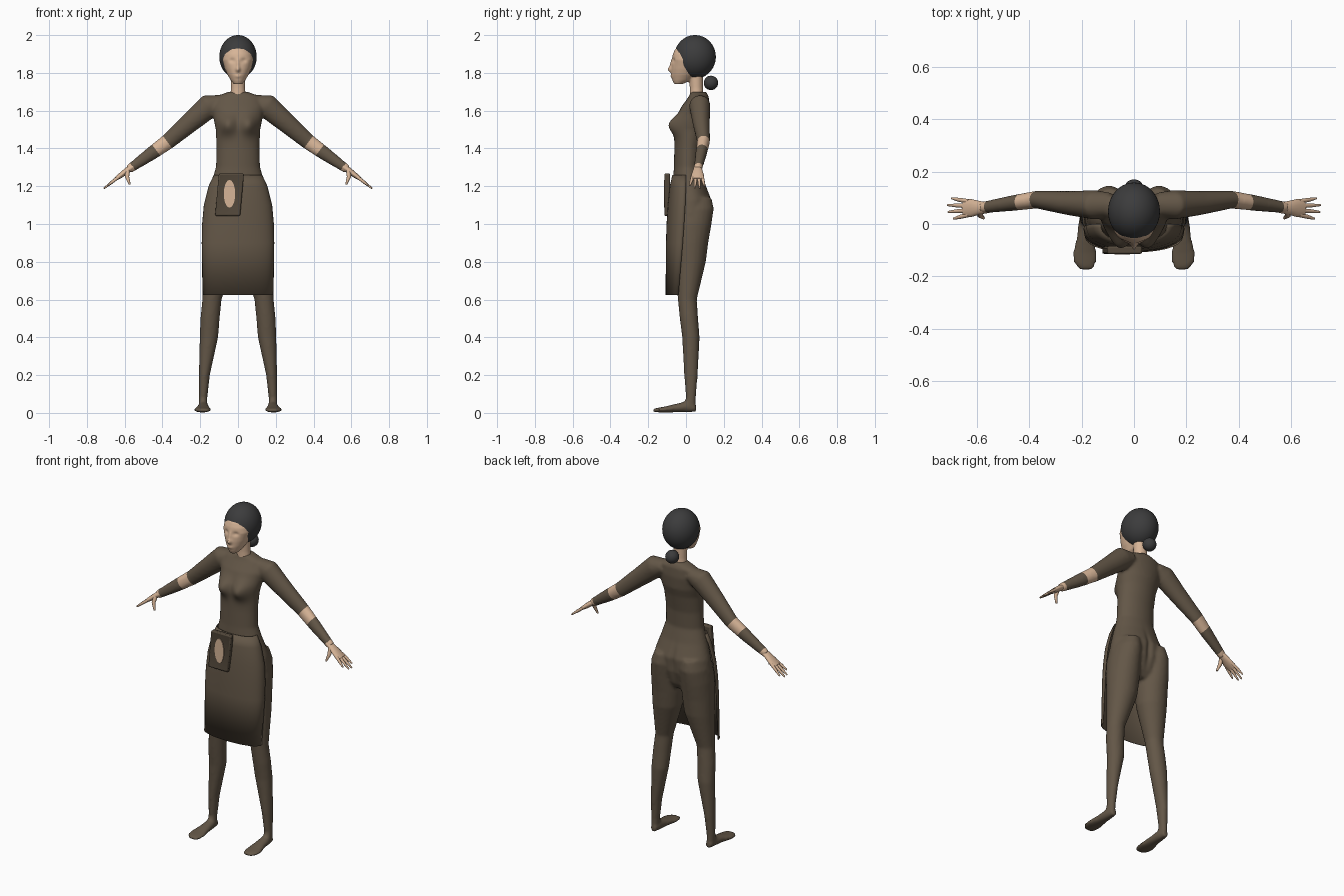
import bpy, bmesh, math
from mathutils import Vector, Matrix

cube = bpy.data.objects.get("Cube")
if cube:
    bpy.data.objects.remove(cube, do_unlink=True)

X, Y, Z = Vector((1, 0, 0)), Vector((0, 1, 0)), Vector((0, 0, 1))


def material(name, rgb):
    m = bpy.data.materials.new(name)
    m.use_nodes = True
    m.diffuse_color = (*rgb, 1)
    m.node_tree.nodes["Principled BSDF"].inputs["Base Color"].default_value = (*rgb, 1)
    return m


brown = material("brown cloth", (0.125, 0.094, 0.063))
dark = material("dark brown leather", (0.085, 0.064, 0.043))
skin = material("skin", (0.68, 0.46, 0.31))
black = material("black hair", (0.045, 0.045, 0.046))


def loft(bm, rows, ref=Y, axis=None, n=24):
    """Closed tube through rows of (x, y, z, radius a, radius b)."""
    pts = [Vector(r[:3]) for r in rows]
    rings = []
    for i, row in enumerate(rows):
        d = axis or (pts[min(i + 1, len(pts) - 1)] - pts[max(i - 1, 0)])
        u = d.cross(ref).normalized()
        v = u.cross(d).normalized()
        rings.append([bm.verts.new(pts[i] + u * row[3] * math.cos(k * math.tau / n)
                                   + v * row[4] * math.sin(k * math.tau / n)) for k in range(n)])
    for a, b in zip(rings, rings[1:]):
        for k in range(n):
            bm.faces.new((a[k], a[(k + 1) % n], b[(k + 1) % n], b[k]))
    bm.faces.new(rings[0])
    bm.faces.new(rings[-1])


def upright(bm, rows, n=24):
    """Loft of level rings given as (z, centre x, half width, front y, back y)."""
    loft(bm, [(x, (f + b) / 2, z, w, (b - f) / 2) for z, x, w, f, b in rows], axis=-Z, n=n)


def finish(bm, name, mats, angle=40):
    bmesh.ops.recalc_face_normals(bm, faces=bm.faces[:])
    mesh = bpy.data.meshes.new(name)
    bm.to_mesh(mesh)
    bm.free()
    ob = bpy.data.objects.new(name, mesh)
    bpy.context.collection.objects.link(ob)
    for m in mats:
        mesh.materials.append(m)
    bpy.ops.object.select_all(action='DESELECT')
    ob.select_set(True)
    bpy.context.view_layer.objects.active = ob
    bpy.ops.object.shade_smooth_by_angle(angle=math.radians(angle))
    return ob


def fuse(bm, voxel, rounds):
    """Blend overlapping lofts into one smooth skin; returns a new bmesh."""
    ob = finish(bm, "blend", [])
    r = ob.modifiers.new("remesh", 'REMESH')
    r.mode, r.voxel_size = 'VOXEL', voxel
    s = ob.modifiers.new("smooth", 'SMOOTH')
    s.factor, s.iterations = 0.5, rounds
    mesh = bpy.data.meshes.new_from_object(ob.evaluated_get(bpy.context.evaluated_depsgraph_get()))
    out = bmesh.new()
    out.from_mesh(mesh)
    old = ob.data
    bpy.data.objects.remove(ob)
    bpy.data.meshes.remove(old)
    bpy.data.meshes.remove(mesh)
    return out


def bump(co, x, z, sx, sz):
    return math.exp(-((abs(co.x) - x) / sx) ** 2 - ((co.z - z) / sz) ** 2)


# Body: torso, arms, legs and feet blended together
bm = bmesh.new()
upright(bm, [(1.70, 0, .05, .025, .108), (1.675, 0, .12, .015, .12), (1.62, 0, .14, -.025, .125),
             (1.55, 0, .128, -.055, .12), (1.50, 0, .118, -.062, .105), (1.40, 0, .114, -.062, .085),
             (1.30, 0, .117, -.064, .08), (1.22, 0, .142, -.07, .1), (1.13, 0, .17, -.078, .135),
             (1.05, 0, .181, -.08, .13), (.97, 0, .165, -.07, .105), (.93, 0, .1, -.05, .08)], 32)
for s in (-1, 1):
    loft(bm, [(s * .09, .075, 1.645, .04, .045), (s * .15, .073, 1.627, .064, .056),
              (s * .25, .08, 1.54, .053, .046), (s * .37, .093, 1.437, .042, .034),
              (s * .46, .08, 1.372, .036, .03), (s * .58, .062, 1.288, .023, .022)])
    upright(bm, [(1.14, s * .09, .06, -.05, .135), (1.08, s * .095, .08, -.07, .147),
                 (1.0, s * .1, .087, -.075, .135), (.9, s * .101, .09, -.07, .118),
                 (.8, s * .106, .085, -.06, .105), (.6, s * .138, .051, -.043, .057),
                 (.5, s * .148, .051, -.033, .064), (.4, s * .154, .049, -.02, .072),
                 (.2, s * .178, .029, -.01, .062), (.08, s * .185, .023, 0, .052),
                 (.02, s * .185, .022, -.02, .052)])
    loft(bm, [(s * .184, .053, .024, .018, .018), (s * .184, .01, .033, .03, .027),
              (s * .185, -.05, .026, .023, .033), (s * .188, -.11, .018, .016, .046),
              (s * .187, -.15, .015, .012, .043), (s * .182, -.175, .013, .008, .028)],
         ref=X, axis=-Y)
bm = fuse(bm, .0085, 5)
for v in bm.verts:
    if v.co.y < .02 and abs(v.co.x) < .14:
        v.co.y -= .042 * bump(v.co, .058, 1.525, .045, .05)
    if v.co.y > .05 and abs(v.co.x) < .13:
        v.co.y -= .012 * bump(v.co, 0, 1.09, .015, .09)

# Sleeve gap at the elbow, cut square to the arm
cuts = (-.562, -.488, -.336)
for s in (-1, 1):
    along = Vector((s * .8, 0, -.6))
    for t in cuts:
        faces = [f for f in bm.faces if f.calc_center_median().x * s > .25]
        geom = faces + list({e for f in faces for e in f.edges} | {v for f in faces for v in f.verts})
        bmesh.ops.bisect_plane(bm, geom=geom, dist=1e-5, plane_co=along * t, plane_no=along)
for f in bm.faces:
    c = f.calc_center_median()
    t = abs(c.x) * .8 - c.z * .6
    if abs(c.x) > .25 and (cuts[0] < t < cuts[1] or t > cuts[2]):
        f.material_index = 1
finish(bm, "clothed_body", [brown, skin], 60)

# Hands: flat palm, four fingers and a thumb
for s, side in ((1, "left"), (-1, "right")):
    bm = bmesh.new()
    loft(bm, [(s * .555, .062, 1.304, .017, .02), (s * .585, .062, 1.285, .016, .025),
              (s * .62, .061, 1.258, .014, .034), (s * .65, .06, 1.236, .009, .033)], n=16)
    for i, reach in enumerate((.688, .708, .71, .695)):
        y0, y1 = .035 + i * .017, .02 + i * .026
        drop = (reach - .635) * .75
        loft(bm, [(s * .63, y0, 1.25, .009, .009),
                  (s * (.635 + reach) / 2, (y0 + y1) / 2, 1.246 - drop / 2, .008, .008),
                  (s * reach, y1, 1.244 - drop, .004, .004)], n=10)
    loft(bm, [(s * .585, .048, 1.283, .013, .012), (s * .587, .033, 1.25, .011, .01),
              (s * .573, .022, 1.21, .005, .005)], n=10)
    finish(bm, side + "_hand", [skin], 60)

# Face and neck
bm = bmesh.new()
upright(bm, [(1.95, 0, .04, -.03, .05), (1.925, 0, .062, -.058, .06), (1.90, 0, .077, -.069, .07),
             (1.87, 0, .083, -.075, .08), (1.82, 0, .069, -.079, .08), (1.79, 0, .056, -.078, .06),
             (1.76, 0, .038, -.072, .025), (1.74, 0, .022, -.062, -.02)], 32)
upright(bm, [(1.80, 0, .04, .015, .09), (1.72, 0, .038, .02, .09), (1.66, 0, .042, .02, .095)])
bm = fuse(bm, .005, 5)
for v in bm.verts:
    if v.co.y < -.01 and v.co.z > 1.74:
        v.co.y += .008 * bump(v.co, .031, 1.866, .016, .012)
        v.co.y -= .017 * bump(v.co, 0, 1.818, .011, .014) + .008 * bump(v.co, 0, 1.845, .008, .025)
        v.co.y -= .005 * bump(v.co, 0, 1.782, .018, .01)
finish(bm, "face_and_neck", [skin], 60)

# Hair cap and bun
for name, at, size in (("hair", (0, .048, 1.885), (.099, .11, .115)),
                       ("hair_bun", (0, .132, 1.747), (.038, .038, .038))):
    bm = bmesh.new()
    bmesh.ops.create_uvsphere(bm, u_segments=40, v_segments=24, radius=1,
                              matrix=Matrix.LocRotScale(Vector(at), None, Vector(size)))
    finish(bm, name, [black], 60)

# Apron: curved front panel, open behind
bm = bmesh.new()
rows = []
for z, w, edge, front in ((1.26, .128, .0, -.072), (1.2, .156, 0, -.086), (1.1, .181, -.004, -.096),
                          (1.0, .19, -.01, -.103), (.9, .192, -.017, -.106), (.625, .187, -.04, -.108)):
    ring = []
    for k in range(33):
        a = math.pi * (k / 32 - .5)
        ring.append(bm.verts.new((w * math.sin(a), edge + (front - edge) * max(math.cos(a), 0) ** .75, z)))
    rows.append(ring)
for a, b in zip(rows, rows[1:]):
    for k in range(32):
        bm.faces.new((a[k], a[k + 1], b[k + 1], b[k]))
apron = finish(bm, "apron", [brown])
apron.modifiers.new("cloth thickness", 'SOLIDIFY').thickness = .004

# Pouch with a sunken front panel and pale oval patch
bm = bmesh.new()
bmesh.ops.create_cube(bm, size=1, matrix=Matrix.LocRotScale(Vector((-.045, -.1, 1.155)), None,
                                                            Vector((.133, .032, .225))))
for v in bm.verts:
    v.co.x += .018 * (v.co.z - 1.155) / .2
front = min(bm.faces, key=lambda f: f.calc_center_median().y)
bmesh.ops.inset_region(bm, faces=[front], thickness=.02, depth=-.004)
pouch = finish(bm, "pouch", [dark], 30)
bevel = pouch.modifiers.new("soft edges", 'BEVEL')
bevel.width, bevel.segments = .008, 2

bm = bmesh.new()
bmesh.ops.create_cone(bm, cap_ends=True, segments=32, radius1=1, radius2=1, depth=1,
                      matrix=Matrix.Translation((-.045, -.113, 1.16)) @ Matrix.Diagonal((.03, .006, .073, 1))
                      @ Matrix.Rotation(math.pi / 2, 4, 'X'))
finish(bm, "pouch_patch", [skin], 30)
